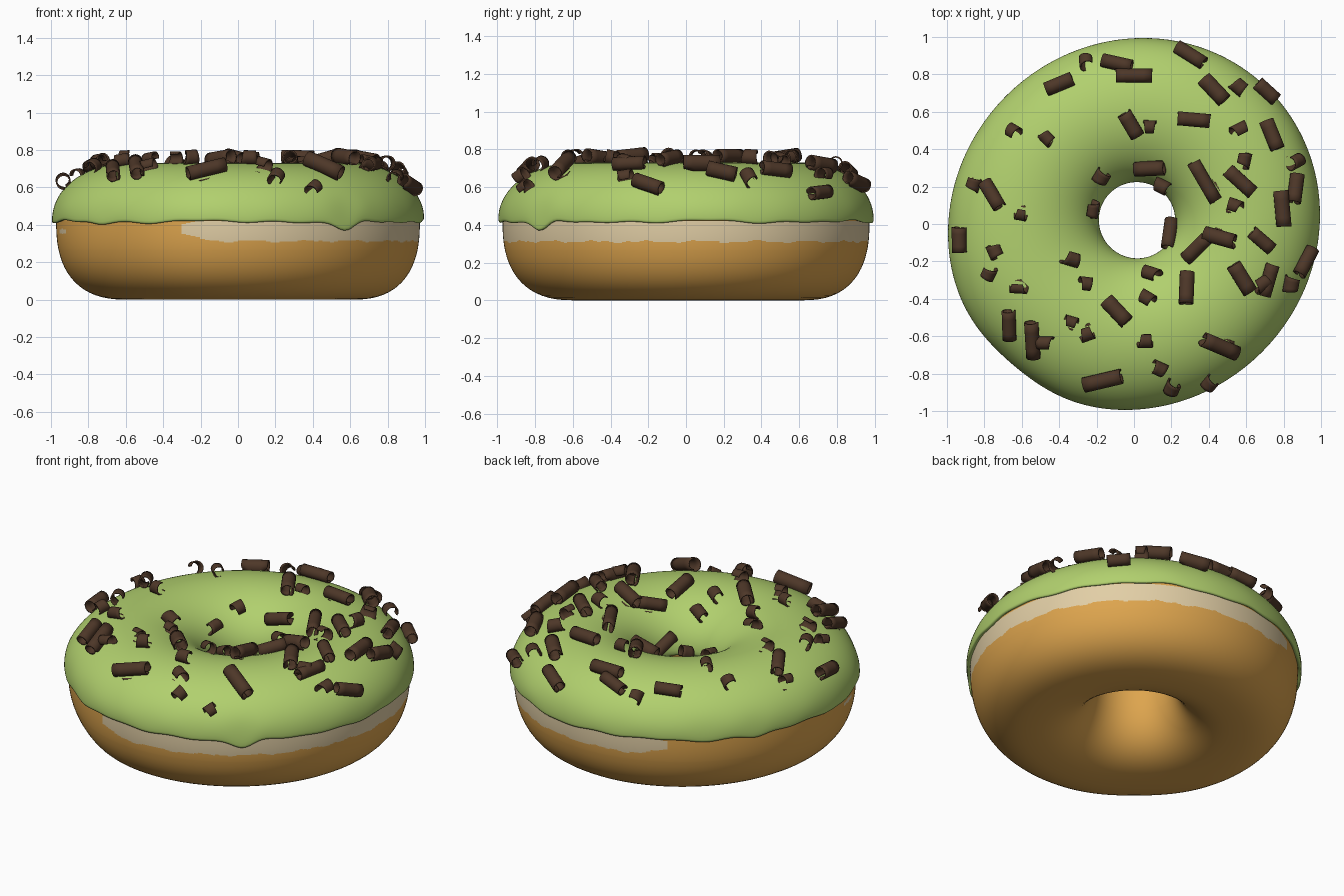
import bpy, bmesh, math, random
from math import sin, cos, pi, radians
from mathutils import Vector, Matrix

if "Cube" in bpy.data.objects:
    bpy.data.objects.remove(bpy.data.objects["Cube"])

random.seed(4)


def material(name, rgb):
    m = bpy.data.materials.new(name)
    m.diffuse_color = (*rgb, 1)
    m.use_nodes = True
    m.node_tree.nodes["Principled BSDF"].inputs["Base Color"].default_value = m.diffuse_color
    return m


green = material("green_icing", (0.44, 0.63, 0.155))
golden = material("golden_dough", (0.73, 0.376, 0.076))
cream = material("pale_dough", (0.76, 0.62, 0.38))
chocolate = material("dark_chocolate", (0.075, 0.038, 0.021))

COLS = 240
MID_Z, TOP_H = 0.42, 0.31


def bump(a, centre, width):
    d = (a - radians(centre) + pi) % (2 * pi) - pi
    return math.exp(-(d / radians(width)) ** 2)


def ring(a):
    """Middle radius and half width of the slightly uneven ring."""
    outer = 0.993 + 0.025 * sin(2 * a) - 0.025 * bump(a, 229, 18)
    inner = 0.203 + 0.026 * cos(a - radians(51))
    return (outer + inner) / 2, (outer - inner) / 2


def lathe(name, rows, point, mats, pick=None):
    """Skin a closed loop of profile rows swept around the ring."""
    bm = bmesh.new()
    grid = []
    for i in range(COLS):
        a = 2 * pi * i / COLS
        col = []
        for row in rows:
            r, z = point(a, row)
            col.append(bm.verts.new((r * cos(a), r * sin(a), z)))
        grid.append(col)
    n = len(rows)
    for i in range(COLS):
        for j in range(n):
            p, q = grid[i], grid[(i + 1) % COLS]
            f = bm.faces.new((p[j], q[j], q[(j + 1) % n], p[(j + 1) % n]))
            f.smooth = True
            if pick:
                f.material_index = pick(f.calc_center_median())
    bmesh.ops.recalc_face_normals(bm, faces=bm.faces)
    return finish(name, bm, mats)


def finish(name, bm, mats):
    me = bpy.data.meshes.new(name)
    bm.to_mesh(me)
    bm.free()
    for m in mats:
        me.materials.append(m)
    ob = bpy.data.objects.new(name, me)
    bpy.context.collection.objects.link(ob)
    return ob


# Dough: rounded ring with a flattened bottom and a pale band on one side
def under(s):
    return (1 - s ** 2.5) ** 0.4


dough_rows = [(under(k * 0.005 / MID_Z), MID_Z - k * 0.005) for k in range(32)]
s0 = 31 * 0.005 / MID_Z
for k in range(1, 15):
    s = sin(math.asin(s0) + (pi / 2 - math.asin(s0)) * k / 14)
    dough_rows.append((under(min(s, 1)), MID_Z * (1 - s)))
dough_rows += [(-c, z) for c, z in reversed(dough_rows[:-1]) if z < 0.415]
dough_rows += [(-cos(pi * k / 20), MID_Z + 0.29 * sin(pi * k / 20)) for k in range(20)]


def dough_point(a, row):
    mid, half = ring(a)
    return mid + (half - 0.022) * row[0], row[1]


def dough_colour(p):
    if p.xy.length < 0.7 or p.z > 0.43:
        return 0
    d = math.degrees(math.atan2(p.y, p.x))
    low = 0.312 + 0.004 * sin(d * 0.35) + 0.003 * sin(d * 0.9)
    edge = min(d + 108, 118 - d)          # band runs from the front round to the back
    if edge > 0:
        lift = 0.045 * max(0, 1 - edge / 14) ** 2
        return int(low + lift < p.z < 0.43 - lift * 0.6)
    spot = ((d + 163) / 4) ** 2 + ((p.z - 0.365) / 0.013) ** 2
    return int(spot < 1)


lathe("dough", dough_rows, dough_point, [golden, cream], dough_colour)

# Icing: upper shell with a wavy lip and a few short drips
icing_rows = [(0.90, 0.012, 0.0), (0.965, -0.003, 0.0), (0.988, -0.004, 0.0), (0.998, 0.004, 0.0)]
icing_rows += [(cos(pi * k / 48), 0.012 + (TOP_H - 0.012) * sin(pi * k / 48), pi * k / 48)
               for k in range(49)]
icing_rows += [(-0.985, -0.002, pi), (-0.90, 0.012, pi)]


def icing_point(a, row):
    c, h, phi = row
    mid, half = ring(a)
    wave = 0.005 * sin(7 * a + 1) + 0.004 * sin(13 * a) + 0.003 * sin(23 * a + 2)
    wave -= 0.05 * bump(a, -53, 5) + 0.016 * bump(a, 222, 5) + 0.02 * bump(a, 150, 5)
    return mid + half * c, MID_Z + h + wave * math.exp(-(phi / 0.28) ** 2)


lathe("icing", icing_rows, icing_point, [green])

# Chocolate curls: thin rolled shavings lying on the icing
long_curls = [  # x, y, direction in degrees, length
    (-.40, .75, 20, .16), (-.09, .86, -20, .17), (0, .79, 0, .20), (.30, .90, -45, .18),
    (.43, .72, -50, .17), (.71, .71, -35, .14), (-.02, .53, -60, .15), (.32, .555, -5, .18),
    (.74, .475, -72, .17), (.38, .23, -60, .25), (.57, .23, -42, .19), (.085, .295, 15, .17),
    (.79, .08, -85, .20), (.86, .19, 75, .16), (.18, -.05, -50, .17), (.46, -.07, -15, .18),
    (.33, -.13, 38, .17), (.68, -.09, -40, .15), (.285, -.34, 90, .18), (.58, -.29, -58, .18),
    (.915, -.20, 45, .17), (-.09, -.465, -48, .17), (.46, -.65, -28, .22), (-.165, -.84, 20, .22),
    (-.67, -.54, 83, .17), (-.545, -.62, 87, .21), (-.76, .155, -55, .17), (-.93, -.085, 87, .14),
    (.72, -.30, 75, .18)]
short_curls = [
    (-.25, .87), (-.65, .49), (-.465, .465), (.085, .515), (.56, .74), (.57, .50), (.58, .34),
    (.865, .34), (.54, .09), (-.17, .25), (.145, .20), (-.225, .075), (-.865, .21), (-.605, .06),
    (-.74, -.14), (-.78, -.26), (-.62, -.335), (-.34, -.18), (-.26, -.325), (.095, -.27),
    (.065, -.40), (-.34, -.53), (-.26, -.585), (.055, -.62), (.135, -.78), (.21, -.875),
    (.41, -.855), (-.475, -.64), (.845, -.325), (.68, -.32)]


def on_icing(x, y):
    """Point and normal of the icing above a plan position."""
    a = math.atan2(y, x)
    mid, half = ring(a)
    c = max(-0.97, min(0.97, (math.hypot(x, y) - mid) / half))
    s = math.sqrt(1 - c * c)
    r = mid + half * c
    n = Vector((cos(a) * c / half, sin(a) * c / half, s / TOP_H)).normalized()
    return Vector((r * cos(a), r * sin(a), MID_Z + TOP_H * s)), n


def add_curl(bm, x, y, deg, length, rad, turns, ragged):
    bx, by = x, y
    for _ in range(4):                    # shift so the lifted curl stays over x, y
        p, n = on_icing(bx, by)
        p = p + n * rad * 0.85
        bx, by = bx + 0.6 * (x - p.x), by + 0.6 * (y - p.y)
    axis = Vector((cos(radians(deg)), sin(radians(deg)), 0))
    axis = (axis - n * axis.dot(n)).normalized()
    side = n.cross(axis)
    frame = Matrix((axis, side, n)).transposed()
    end = radians(random.choice((-75, -60, -40)))
    flip = random.choice((-1, 1))
    skew = random.uniform(-0.35, 0.35)
    rows, nv, nu = [], 22, 4
    for j in range(nv + 1):
        v = j / nv
        flap = max(0, (v - 0.8) / 0.2)
        t = end - (1 - v) * turns * 2 * pi
        rr = rad * (0.72 + 0.28 * min(v / 0.6, 1) + 0.35 * flap ** 1.5)
        w = length * (1 - 0.8 * flap) * (1 - ragged * (1 - v) * 0.7)
        mid = skew * length * (flap + ragged * (1 - v) * 0.5)
        row = []
        for k in range(nu + 1):
            u = mid + w * (k / nu - 0.5)
            pos = Vector((u, flip * rr * cos(t), max(rr * sin(t), -rad)))
            row.append(bm.verts.new(p + frame @ pos))
        rows.append(row)
    for j in range(nv):
        for k in range(nu):
            f = bm.faces.new((rows[j][k], rows[j][k + 1], rows[j + 1][k + 1], rows[j + 1][k]))
            f.smooth = True


bm = bmesh.new()
for x, y, deg, length in long_curls:
    add_curl(bm, x, y, deg, length, random.uniform(0.034, 0.041), 1.15, 0.1)
for x, y in short_curls:
    add_curl(bm, x, y, random.uniform(-90, 90), random.uniform(0.08, 0.12),
             random.uniform(0.034, 0.042), random.uniform(0.7, 0.95), 0.7)
curls = finish("chocolate_curls", bm, [chocolate])
solid = curls.modifiers.new("thickness", 'SOLIDIFY')
solid.thickness = 0.008
solid.offset = 0

bpy.context.view_layer.objects.active = curls
curls.select_set(True)
bpy.ops.object.shade_smooth_by_angle(angle=radians(40))
